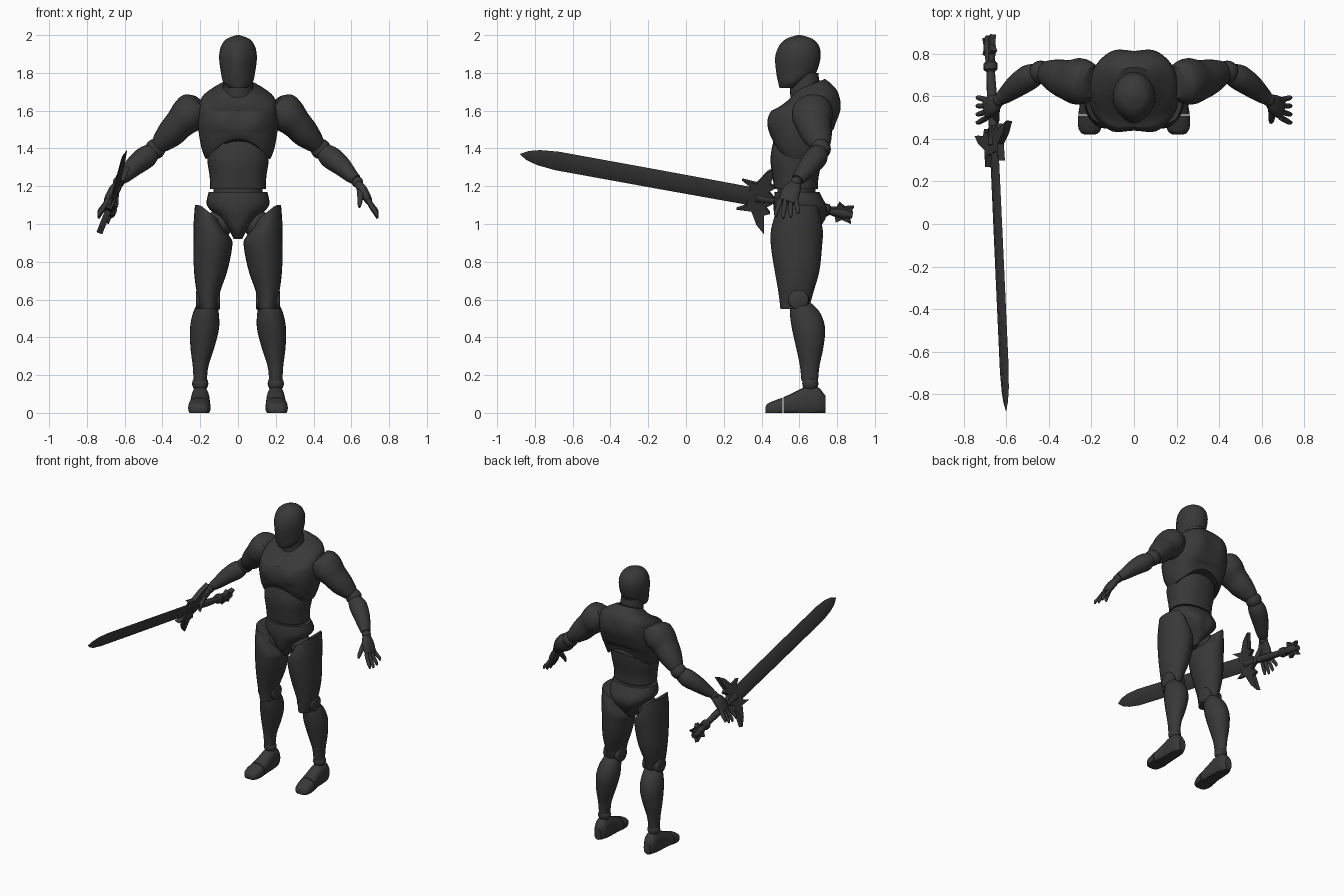
import bpy, bmesh, math
from mathutils import Vector

if "Cube" in bpy.data.objects:
    bpy.data.objects.remove(bpy.data.objects["Cube"])

charcoal = bpy.data.materials.new("charcoal")
charcoal.use_nodes = True
COLOUR = (0.04, 0.04, 0.04, 1)
charcoal.diffuse_color = COLOUR
charcoal.node_tree.nodes["Principled BSDF"].inputs["Base Color"].default_value = COLOUR

X, Y, Z = Vector((1, 0, 0)), Vector((0, 1, 0)), Vector((0, 0, 1))


def finish(name, bm, side=1, angle=40):
    """Mirror to the wanted side and turn the bmesh into a shaded object."""
    for v in bm.verts:
        v.co.x *= side
    bmesh.ops.recalc_face_normals(bm, faces=bm.faces)
    mesh = bpy.data.meshes.new(name)
    bm.to_mesh(mesh)
    bm.free()
    mesh.materials.append(charcoal)
    for p in mesh.polygons:
        p.use_smooth = True
    mesh.set_sharp_from_angle(angle=math.radians(angle))
    obj = bpy.data.objects.new(name, mesh)
    bpy.context.scene.collection.objects.link(obj)
    return obj


def spline(rows, steps):
    """Catmull-Rom curve through rows of numbers."""
    out, last = [], len(rows) - 1
    for i in range(last):
        a, b, c, d = rows[max(i - 1, 0)], rows[i], rows[i + 1], rows[min(i + 2, last)]
        for k in range(steps):
            t = k / steps
            out.append([q + t / 2 * (r - p + t * (2 * p - 5 * q + 4 * r - s
                        + t * (3 * (q - r) + s - p))) for p, q, r, s in zip(a, b, c, d)])
    return out + [list(rows[-1])]


def loft(name, rows, axis=None, ref=Y, side=1, sides=24, steps=4, power=2, shape=None):
    """Skin rings given as (x, y, z, radius_u, radius_v)."""
    n = (axis or Vector(rows[-1][:3]) - Vector(rows[0][:3])).normalized()
    u = ref.cross(n).normalized()
    v = n.cross(u)
    bm, rings = bmesh.new(), []
    for x, y, z, ru, rv in spline(rows, steps):
        ring = []
        for k in range(sides):
            a = math.tau * k / sides
            c, s = math.cos(a), math.sin(a)
            c, s = (math.copysign(abs(w) ** (2 / power), w) for w in (c, s))
            co = Vector((x, y, z)) + u * c * ru + v * s * rv
            if shape:
                shape(co)
            ring.append(bm.verts.new(co))
        rings.append(ring)
    for r, q in zip(rings, rings[1:]):
        for k in range(sides):
            j = (k + 1) % sides
            bm.faces.new((r[k], r[j], q[j], q[k]))
    bm.faces.new(rings[0])
    bm.faces.new(rings[-1])
    return finish(name, bm, side)


def body(name, rows, **kw):
    """Central part from (z, y, radius_x, radius_y) levels."""
    return loft(name, [(0, y, z, a, b) for z, y, a, b in rows], axis=Z, **kw)


def ball(name, at, r, side):
    bm = bmesh.new()
    bmesh.ops.create_uvsphere(bm, u_segments=20, v_segments=12, radius=r)
    bmesh.ops.translate(bm, verts=bm.verts, vec=at)
    return finish(name, bm, side)


def ramp(t):
    return min(max(t, 0), 1)


def bump(a, b, size=0.004):
    return math.exp(-(a * a + b * b) / size)


# Shape rules for the sculpted parts
def shape_head(v):
    v.x *= 1 - 2.5 * max(0, 0.56 - v.y)


def shape_chest(v):
    side = abs(v.x)
    if v.y < 0.62:
        v.y -= 0.02 * bump(side - 0.1, v.z - 1.55) - 0.008
    else:
        v.y += 0.015 * bump(side - 0.09, v.z - 1.62) - 0.012 * bump(v.x, v.z - 1.5, 0.01)
    v.z += ramp((1.5 - v.z) / 0.17) * 0.12 * (1 - (v.x / 0.18) ** 2)
    v.z -= ramp((v.z - 1.6) / 0.15) * (0.74 - v.y) * 0.4


def shape_pelvis(v):
    if v.y > 0.6:
        v.y += 0.025 * bump(abs(v.x) - 0.07, v.z - 1.04)


def shape_thigh(v):
    v.z -= 0.8 * max(0, 0.2 - v.x) * ramp((v.z - 0.88) / 0.2)


def shape_foot(v):
    v.z = max(v.z, 0)


# Head and trunk
body("head", [(1.72, .545, .05, .05), (1.75, .56, .078, .072), (1.8, .583, .09, .105),
              (1.88, .592, .1, .12), (1.94, .598, .09, .107), (1.98, .6, .06, .07),
              (2.0, .6, .008, .01)], shape=shape_head)
body("neck", [(1.64, .635, .085, .08), (1.72, .63, .078, .08), (1.8, .625, .07, .075)])
loft("neck_collar", [(0, .632, 1.71, .083, .083), (0, .632, 1.735, .082, .082)],
     axis=Vector((0, -.35, 1)))
body("chest", [(1.33, .6, .17, .15), (1.42, .6, .195, .165), (1.52, .615, .212, .183),
               (1.6, .63, .208, .182), (1.68, .652, .195, .152), (1.73, .655, .145, .115),
               (1.77, .65, .085, .085)], power=2.5, sides=48, steps=6, shape=shape_chest)
body("abdomen", [(1.185, .583, .148, .115), (1.25, .58, .15, .122), (1.35, .585, .163, .138),
                 (1.45, .6, .15, .135)], power=2.3, sides=32)
body("waist_joint", [(1.14, .585, .13, .1), (1.22, .585, .13, .1)])
body("pelvis", [(.92, .59, .022, .06), (.97, .595, .05, .105), (1.04, .6, .11, .13),
                (1.1, .6, .165, .137), (1.17, .588, .155, .118)],
     power=2.2, sides=32, shape=shape_pelvis)

for label, s in (("left", 1), ("right", -1)):
    # Legs
    loft(label + "_thigh", [(.155, .575, .55, .045, .075), (.157, .582, .64, .062, .093),
                            (.145, .588, .75, .088, .118), (.133, .585, .88, .102, .135),
                            (.135, .587, 1.0, .1, .137), (.16, .59, 1.1, .068, .115)],
         axis=Z, side=s, shape=shape_thigh)
    ball(label + "_hip_joint", (.1, .59, 1.0), .075, s)
    loft(label + "_knee_joint", [(.095, .595, .6, .045, .045), (.11, .595, .6, .055, .055),
                                 (.205, .595, .6, .055, .055), (.222, .595, .6, .045, .045)],
         side=s)
    loft(label + "_shin", [(.2, .655, .17, .035, .044), (.198, .655, .25, .042, .052),
                           (.188, .655, .35, .064, .073), (.177, .648, .45, .077, .088),
                           (.17, .63, .53, .068, .08), (.162, .61, .58, .053, .055)],
         axis=Z, side=s)
    ball(label + "_ankle_joint", (.2, .658, .155), .043, s)
    loft(label + "_foot", [(.2, .738, .045, .026, .045), (.2, .7, .06, .045, .075),
                           (.2, .64, .06, .049, .08), (.2, .58, .045, .052, .068),
                           (.204, .515, .032, .058, .05)],
         axis=-Y, ref=Z, side=s, power=2.4, shape=shape_foot)
    loft(label + "_toe_cap", [(.204, .51, .03, .059, .05), (.207, .46, .022, .056, .04),
                              (.207, .43, .017, .043, .03), (.207, .42, .012, .025, .014)],
         axis=-Y, ref=Z, side=s, power=2.4, shape=shape_foot)

    # Arms
    loft(label + "_upper_arm", [(.195, .665, 1.64, .055, .075), (.225, .665, 1.62, .09, .1),
                                (.265, .67, 1.575, .097, .11), (.31, .675, 1.53, .082, .095),
                                (.36, .69, 1.475, .074, .083), (.405, .705, 1.43, .055, .063),
                                (.425, .71, 1.41, .042, .05)], side=s)
    ball(label + "_elbow_joint", (.438, .713, 1.397), .054, s)
    loft(label + "_forearm", [(.45, .71, 1.385, .045, .047), (.49, .69, 1.353, .06, .06),
                              (.55, .65, 1.305, .052, .055), (.605, .605, 1.25, .036, .04),
                              (.625, .59, 1.235, .029, .032)], side=s)
    ball(label + "_wrist_joint", (.632, .583, 1.222), .03, s)

    # Hands
    loft(label + "_palm", [(.635, .58, 1.215, .021, .03), (.66, .56, 1.18, .025, .047),
                           (.685, .545, 1.135, .022, .05), (.695, .54, 1.115, .015, .046)],
         side=s, power=2.5)
    for i, finger in enumerate(("index", "middle", "ring", "little")):
        y, reach = .5 + .027 * i, (.09, .1, .095, .075)[i]
        fan = .012 * (i - 2)
        loft(f"{label}_{finger}_finger",
             [(.688, y, 1.13, .013, .013), (.71, y + fan / 2, 1.13 - reach * .45, .013, .013),
              (.732, y + fan, 1.135 - reach * .85, .011, .011),
              (.738, y + fan, 1.13 - reach, .006, .006)], side=s, sides=10, steps=3)
    loft(label + "_thumb", [(.645, .555, 1.19, .018, .018), (.648, .515, 1.155, .017, .017),
                            (.645, .485, 1.115, .013, .013), (.643, .475, 1.09, .007, .007)],
         side=s, sides=10, steps=3)

# Sword frame: along the blade, across its width, through its thickness
ORIGIN = Vector((-.658, .4, 1.137))
ALONG = Vector((.08, -1.76, .32)).normalized()
ACROSS = Vector((.38, 0, .92))
ACROSS = (ACROSS - ALONG * ACROSS.dot(ALONG)).normalized()
THROUGH = ALONG.cross(ACROSS)


def sword_loft(name, rows, sides, steps=1):
    loft(name, [(*(ORIGIN + ALONG * d), t, w) for d, t, w in rows],
         axis=ALONG, ref=ACROSS, sides=sides, steps=steps)


def plate(name, half, thick):
    """Symmetric flat ornament from half an outline of (along, across) points."""
    outline = half + [(d, -w) for d, w in reversed(half)]
    bm = bmesh.new()
    ring = [bm.verts.new(ORIGIN + ALONG * d + ACROSS * w - THROUGH * thick / 2)
            for d, w in outline]
    face = bm.faces.new(ring)
    new = bmesh.ops.extrude_face_region(bm, geom=[face])["geom"]
    moved = [g for g in new if isinstance(g, bmesh.types.BMVert)]
    bmesh.ops.translate(bm, verts=moved, vec=THROUGH * thick)
    finish(name, bm, angle=25)


# Sword
sword_loft("sword_blade", [(0, .016, .052), (.6, .014, .054), (1.1, .012, .054),
                           (1.2, .011, .044), (1.26, .008, .027), (1.3, .001, .002)], 4)
sword_loft("sword_grip", [(.03, .026, .03), (-.06, .021, .021), (-.2, .024, .024),
                          (-.32, .02, .02), (-.33, .033, .033), (-.36, .033, .033),
                          (-.37, .022, .022), (-.44, .03, .03), (-.49, .02, .02)], 12)
plate("sword_guard", [(.07, .03), (.07, .055), (.12, .085), (.04, .08), (.025, .105),
                      (.0, .15), (-.05, .195), (-.04, .14), (-.03, .09), (-.06, .075),
                      (-.03, .045), (-.06, .02)], .032)
plate("sword_pommel", [(-.37, .018), (-.4, .025), (-.41, .055), (-.44, .035), (-.49, .048),
                       (-.475, .015)], .03)
